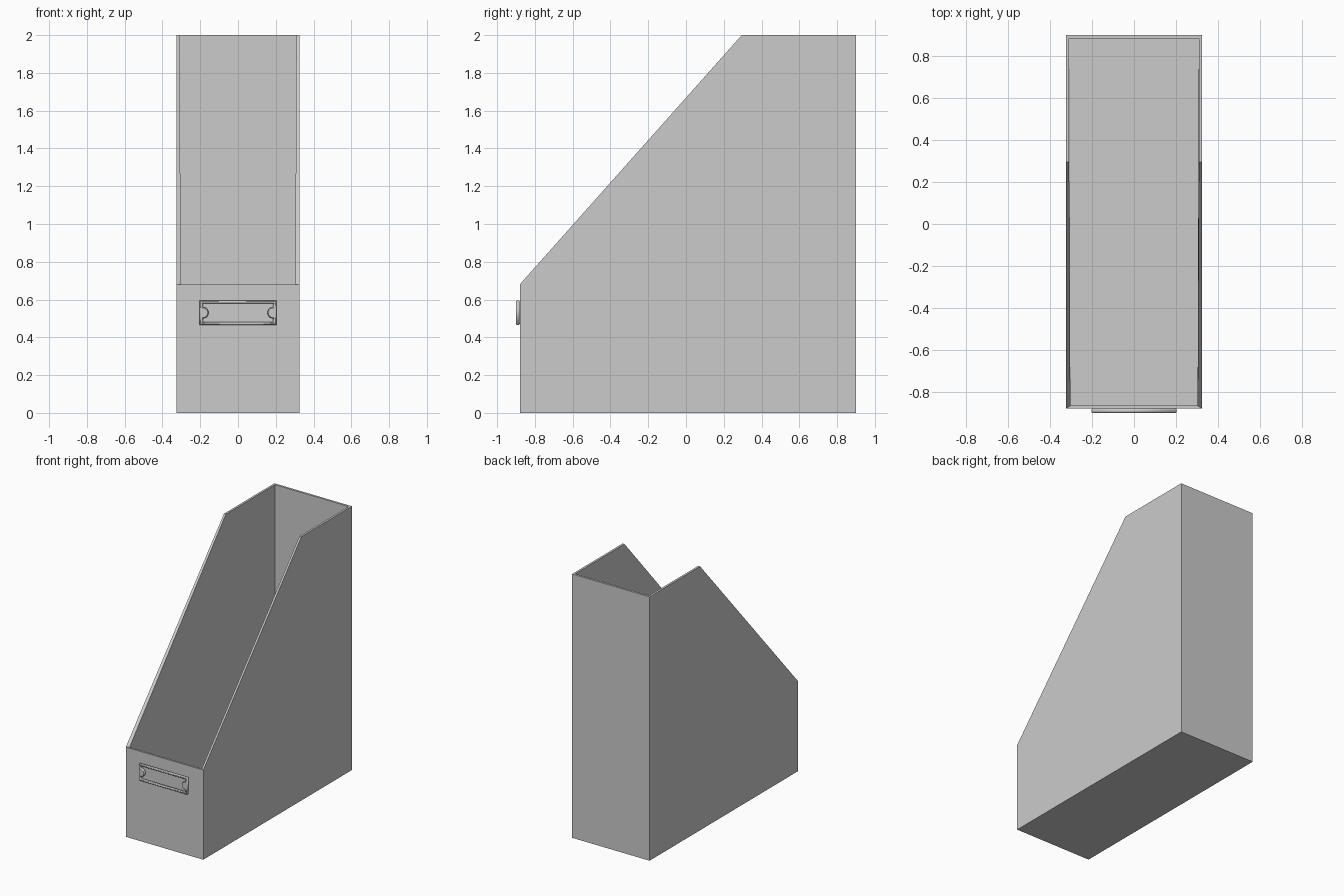
import bpy, bmesh, math

if "Cube" in bpy.data.objects:
    bpy.data.objects.remove(bpy.data.objects["Cube"])

HALF_W = 0.325
FRONT_Y, BACK_Y = -0.88, 0.9


def file_box():
    # Side profile extruded across x, opened along the slope and top
    profile = [(FRONT_Y, 0), (BACK_Y, 0), (BACK_Y, 2), (0.295, 2), (FRONT_Y, 0.68)]
    bm = bmesh.new()
    side = bm.faces.new([bm.verts.new((-HALF_W, y, z)) for y, z in profile])
    ext = bmesh.ops.extrude_face_region(bm, geom=[side], use_keep_orig=True)
    moved = [g for g in ext["geom"] if isinstance(g, bmesh.types.BMVert)]
    bmesh.ops.translate(bm, verts=moved, vec=(2 * HALF_W, 0, 0))
    bmesh.ops.recalc_face_normals(bm, faces=bm.faces)
    opening = [f for f in bm.faces if f.normal.z > 0.3]
    bmesh.ops.delete(bm, geom=opening, context="FACES")
    mesh = bpy.data.meshes.new("file_box")
    bm.to_mesh(mesh)
    bm.free()
    obj = bpy.data.objects.new("file_box", mesh)
    bpy.context.collection.objects.link(obj)
    # Wall thickness, grown inward
    wall = obj.modifiers.new("walls", "SOLIDIFY")
    wall.thickness = 0.016
    wall.offset = -1
    wall.use_even_offset = True
    return obj


def add_outline(curve, points):
    spline = curve.splines.new("POLY")
    spline.points.add(len(points) - 1)
    for p, (x, y) in zip(spline.points, points):
        p.co = (x, y, 0, 1)
    spline.use_cyclic_u = True


def label_holder():
    # Rectangular frame whose opening has a rounded tab at each end
    curve = bpy.data.curves.new("label_holder", "CURVE")
    curve.dimensions = "2D"
    curve.fill_mode = "BOTH"
    bevel = 0.004
    curve.extrude = 0.01 - bevel
    curve.bevel_depth = bevel
    curve.bevel_resolution = 0
    curve.offset = -bevel
    w, h = 0.203, 0.064
    add_outline(curve, [(-w, -h), (w, -h), (w, h), (-w, h)])
    iw, ih, r = 0.186, 0.049, 0.03
    arc = [(iw - r * math.cos(a), r * math.sin(a))
           for a in (math.pi * (i / 10 - 0.5) for i in range(11))]
    right = [(iw, -ih)] + arc + [(iw, ih)]
    add_outline(curve, right + [(-x, -y) for x, y in right])
    obj = bpy.data.objects.new("label_holder", curve)
    bpy.context.collection.objects.link(obj)
    obj.location = (0, FRONT_Y - 0.01, 0.53)
    obj.rotation_euler = (math.pi / 2, 0, 0)
    bpy.context.view_layer.objects.active = obj
    obj.select_set(True)
    bpy.ops.object.convert(target="MESH")
    return obj


file_box()
label_holder()
